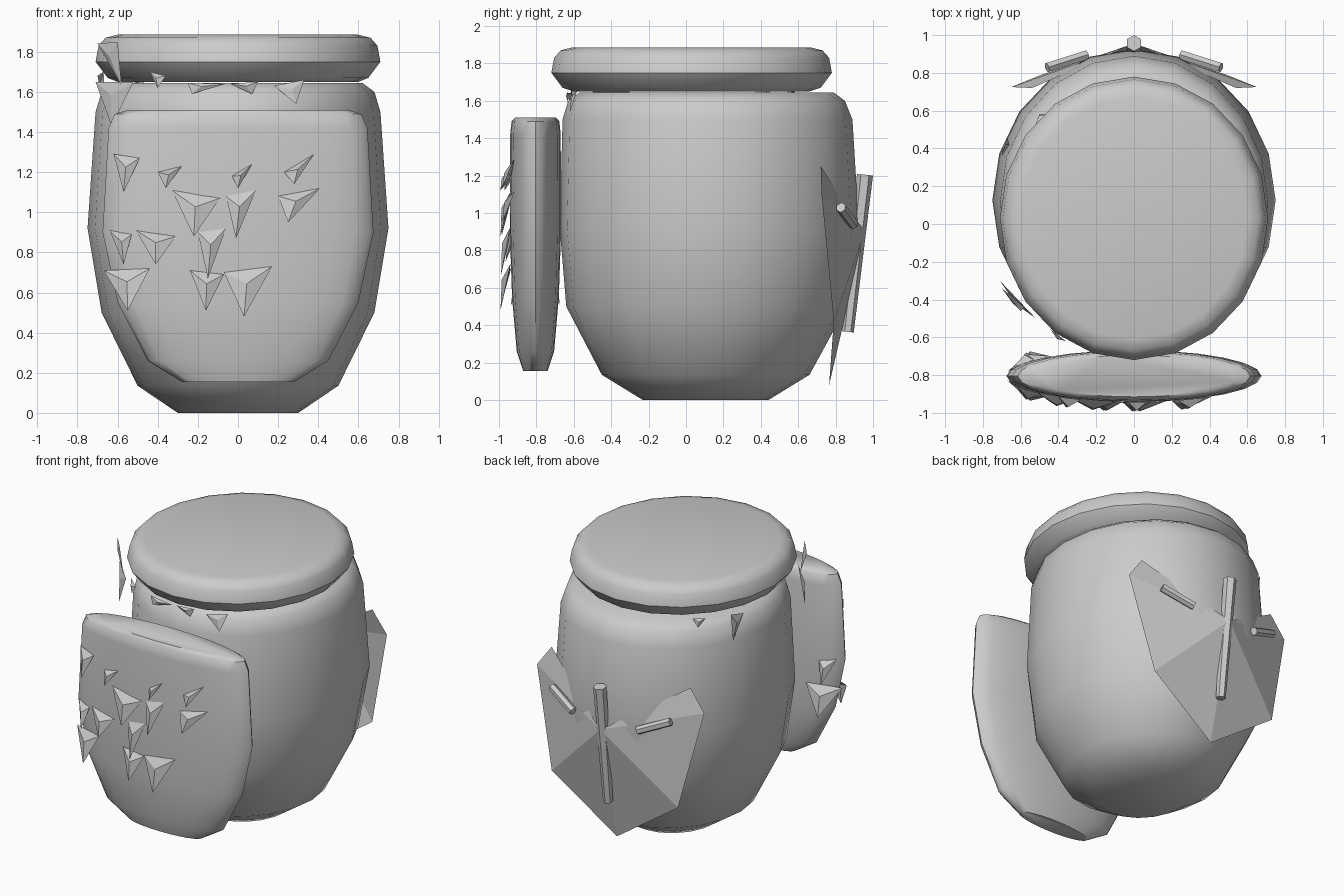
import bpy, bmesh, math
from mathutils import Vector

if "Cube" in bpy.data.objects:
    bpy.data.objects.remove(bpy.data.objects["Cube"])


def finish(name, bm, smooth=False):
    me = bpy.data.meshes.new(name)
    bmesh.ops.recalc_face_normals(bm, faces=bm.faces)
    bm.to_mesh(me)
    bm.free()
    ob = bpy.data.objects.new(name, me)
    bpy.context.collection.objects.link(ob)
    if smooth:
        bpy.ops.object.select_all(action='DESELECT')
        ob.select_set(True)
        bpy.context.view_layer.objects.active = ob
        bpy.ops.object.shade_smooth_by_angle(angle=math.radians(45))
    return ob


def loft(name, rings, n=20):
    """Stack of elliptical rings: (z, half width x, half depth y, centre y)."""
    bm = bmesh.new()
    loops = []
    for z, rx, ry, cy in rings:
        loops.append([bm.verts.new((rx * math.cos(2 * math.pi * i / n),
                                    cy + ry * math.sin(2 * math.pi * i / n), z))
                      for i in range(n)])
    for a, b in zip(loops, loops[1:]):
        for i in range(n):
            j = (i + 1) % n
            bm.faces.new((a[i], a[j], b[j], b[i]))
    bm.faces.new(loops[0])
    bm.faces.new(loops[-1])
    return finish(name, bm, True)


# barrel-shaped bag body
loft("bag_body", [(0, .30, .335, .105), (.135, .50, .555, .105), (.5, .68, .75, .11),
                  (.92, .75, .80, .125), (1.5, .71, .775, .115), (1.6, .68, .74, .11),
                  (1.645, .62, .68, .11)])

# thick rounded lid
loft("lid", [(1.65, .60, .63, .03), (1.67, .65, .69, .03), (1.75, .71, .75, .03),
             (1.83, .695, .735, .03), (1.87, .66, .70, .03), (1.885, .60, .64, .03)])

# front pocket
PY = -.805
loft("front_pocket", [(.155, .28, .065, PY), (.26, .45, .10, PY), (.55, .60, .125, PY),
                      (.9, .675, .137, PY), (1.42, .645, .135, PY), (1.49, .615, .128, PY),
                      (1.51, .55, .11, PY)], 24)


# tufts: small folded kites whose lower tip lifts off the surface
def tuft(bm, left, right, tip, out, fold=.015):
    l, r, t = Vector(left), Vector(right), Vector(tip)
    m = (l + r) * .35 + t * .3 + Vector(out) * fold
    v = [bm.verts.new(p) for p in (l, r, t, m)]
    for a, b in ((0, 1), (1, 2), (2, 0)):
        bm.faces.new((v[a], v[b], v[3]))


def pocket_y(x, side, lift):
    return PY + side * (.137 * math.sqrt(max(0, 1 - (x / .68) ** 2)) + lift)


front = [(-.62, 1.29, -.49, 1.27, -.57, 1.10), (-.40, 1.20, -.28, 1.23, -.36, 1.12),
         (-.03, 1.18, .07, 1.24, 0, 1.12), (.23, 1.20, .38, 1.29, .28, 1.14),
         (-.33, 1.11, -.09, 1.07, -.22, .88), (-.06, 1.08, .09, 1.11, -.01, .87),
         (.20, 1.08, .41, 1.12, .25, .95), (-.64, .91, -.53, .89, -.57, .74),
         (-.51, .91, -.31, .88, -.41, .74), (-.20, .90, -.06, .92, -.15, .67),
         (-.67, .71, -.44, .72, -.55, .51), (-.24, .71, -.07, .69, -.16, .51),
         (-.07, .70, .17, .73, .03, .48)]
back = [front[i] for i in (7, 10)]
for name, side, items in (("front_tufts", -1, front), ("inner_tufts", 1, back)):
    bm = bmesh.new()
    for x1, z1, x2, z2, x3, z3 in items:
        tuft(bm, (x1, pocket_y(x1, side, .0), z1), (x2, pocket_y(x2, side, .0), z2),
             (x3, pocket_y(x3, side, .05), z3), (0, side, 0), .03)
    finish(name, bm)

# tufts around the lid and neck
bm = bmesh.new()
for l, r, t in [((-.70, -.34, 1.84), (-.60, -.46, 1.85), (-.58, -.44, 1.63)),
                ((-.71, -.30, 1.65), (-.52, -.50, 1.65), (-.63, -.42, 1.43)),
                ((-.44, -.56, 1.70), (-.36, -.62, 1.68), (-.40, -.61, 1.62)),
                ((-.25, -.61, 1.645), (-.06, -.64, 1.64), (-.23, -.62, 1.59)),
                ((-.04, -.63, 1.64), (.10, -.63, 1.65), (.07, -.63, 1.59)),
                ((.18, -.61, 1.63), (.33, -.58, 1.66), (.29, -.62, 1.54)),
                ((-.67, .46, 1.70), (-.70, .36, 1.68), (-.66, .42, 1.50)),
                ((-.46, .58, 1.66), (-.52, .53, 1.66), (-.50, .58, 1.61))]:
    tuft(bm, l, r, t, (l[0], l[1], 0), .02)
finish("neck_tufts", bm)

# folded leaf plate on the back
half = [(.54, .72, 1.25), (.65, .725, 1.10), (.49, .79, .42)]
ring = half + [(0, .765, .08)] + [(-x, y, z) for x, y, z in reversed(half)]
bm = bmesh.new()
c = bm.verts.new((0, .955, .9))
vs = [bm.verts.new(p) for p in ring]
for a, b in zip(vs, vs[1:]):
    bm.faces.new((c, a, b))
finish("back_leaf", bm)


# six-sided sticks on the back
def stick(name, a, b, ra, rb):
    a, b = Vector(a), Vector(b)
    bm = bmesh.new()
    bmesh.ops.create_cone(bm, cap_ends=True, segments=6, radius1=ra, radius2=rb,
                          depth=(b - a).length)
    rot = (b - a).to_track_quat('Z', 'Y').to_matrix()
    bmesh.ops.rotate(bm, matrix=rot, verts=bm.verts)
    bmesh.ops.translate(bm, vec=(a + b) / 2, verts=bm.verts)
    return finish(name, bm)


stick("centre_stick", (0, .865, .365), (0, .957, 1.205), .032, .043)
for s, side in ((1, "right"), (-1, "left")):
    stick("side_stick_" + side, (s * .25, .895, .94), (s * .46, .828, 1.03), .028, .028)
